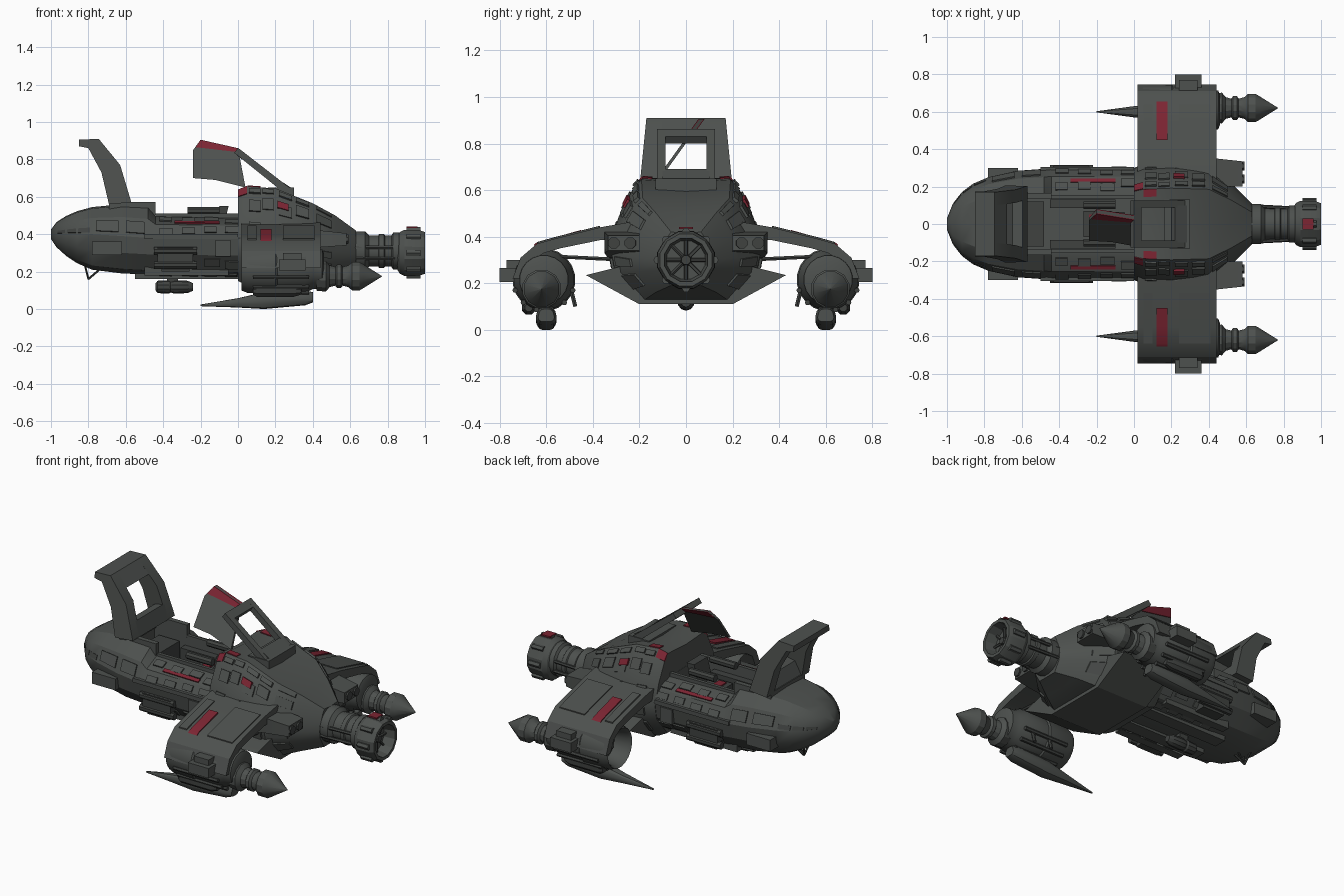
import bpy, bmesh, math, random
from mathutils import Vector

if "Cube" in bpy.data.objects:
    bpy.data.objects.remove(bpy.data.objects["Cube"])
random.seed(4)

def material(name, c):
    m = bpy.data.materials.new(name)
    m.diffuse_color = (*c, 1)
    m.use_nodes = True
    m.node_tree.nodes["Principled BSDF"].inputs["Base Color"].default_value = m.diffuse_color
    return m
GREY = material("hull grey", (0.075, 0.082, 0.077))
DARK = material("dark machinery", (0.05, 0.054, 0.051))
RED = material("red marking", (0.2, 0.018, 0.032))

def loft(name, parts, mat=GREY, mirror=False):
    """Each part is a list of rings, skinned in order and capped."""
    bm = bmesh.new()
    for rings in parts:
        vs = [[bm.verts.new(p) for p in r] for r in rings]
        n = len(vs[0])
        for a, b in zip(vs, vs[1:]):
            for i in range(n):
                bm.faces.new((a[i], a[(i + 1) % n], b[(i + 1) % n], b[i]))
        bm.faces.new(vs[0][::-1])
        bm.faces.new(vs[-1])
    bmesh.ops.recalc_face_normals(bm, faces=bm.faces)
    me = bpy.data.meshes.new(name)
    bm.to_mesh(me)
    bm.free()
    me.materials.append(mat)
    ob = bpy.data.objects.new(name, me)
    bpy.context.collection.objects.link(ob)
    if mirror:
        md = ob.modifiers.new("mirror", 'MIRROR')
        md.use_axis = (False, True, False)
    return ob

def box(x0, x1, y0, y1, z0, z1):
    return [[(x, y0, z0), (x, y1, z0), (x, y1, z1), (x, y0, z1)] for x in (x0, x1)]

def lathe(profile, y=0, z=0, n=16):
    return [[(x, y + r * math.cos(2 * math.pi * (i + .5) / n), z + r * math.sin(2 * math.pi * (i + .5) / n))
             for i in range(n)] for x, r in [(px, max(pr, .001)) for px, pr in profile]]

def rod(p, q, r, n=6):
    p, q = Vector(p), Vector(q)
    rot = (q - p).to_track_quat('Z', 'Y')
    return [[c + rot @ Vector((r * math.cos(2 * math.pi * i / n), r * math.sin(2 * math.pi * i / n), 0))
             for i in range(n)] for c in (p, q)]

def prism_x(pts, x0, x1):
    return [[(x, y, z) for y, z in pts] for x in (x0, x1)]

def prism_y(pts, y0, y1, lean=0):
    return [[(x, y + (.91 - z) * lean, z) for x, z in pts] for y in (y0, y1)]

# Body sections: station = (x, half width, top z, middle z, bottom z)
HULL = [(0, 1), (.55, .95), (.85, .6), (1, 0), (.95, -.45), (.7, -.88), (.4, -1), (0, -1)]
HUMP = [(0, .96), (.58, 1), (.7, .85), (.88, .45), (1, 0), (.95, -.4), (.6, -1), (0, -1)]
hull_st = [(-1, .03, .425, .40, .375), (-.97, .105, .465, .40, .33), (-.92, .17, .497, .40, .285),
           (-.86, .215, .523, .40, .245), (-.78, .25, .545, .40, .21), (-.62, .285, .56, .39, .19),
           (-.48, .295, .55, .38, .185), (-.44, .30, .50, .38, .18), (.05, .30, .49, .38, .17)]
hump_st = [(0, .30, .635, .36, .15), (.05, .32, .655, .36, .125), (.2, .33, .645, .35, .11),
           (.4, .32, .565, .33, .12), (.52, .22, .50, .31, .16), (.63, .11, .42, .30, .19)]

def point(st, shape, i):
    x, w, zt, zm, zb = st
    f, g = shape[i]
    return Vector((x, w * f, zm + g * (zt - zm if g > 0 else zm - zb)))

def body(stations, shape, yc=0):
    rings = []
    for st in stations:
        half = [point(st, shape, i) for i in range(len(shape))]
        ring = half + [Vector((p.x, -p.y, p.z)) for p in half[-2:0:-1]]
        rings.append([p + Vector((0, yc, 0)) for p in ring])
    return rings

def panel(stations, shape, seg, x0, x1, t0, t1, h):
    """Raised plate lying on one facet strip of a body."""
    ends = []
    for x in (x0, x1):
        k = max(i for i, s in enumerate(stations[:-1]) if s[0] <= x)
        a, b = stations[k], stations[k + 1]
        u = (x - a[0]) / (b[0] - a[0])
        st = [p + (q - p) * u for p, q in zip(a, b)]
        p, q = point(st, shape, seg), point(st, shape, seg + 1)
        nrm = Vector((0, p.z - q.z, q.y - p.y)).normalized()
        c, d = p.lerp(q, t0), p.lerp(q, t1)
        ends.append([c - nrm * .006, d - nrm * .006, d + nrm * h, c + nrm * h])
    return ends

# Hull with open cockpit, rear hump
hull = loft("front_hull", [body(hull_st, HULL)])
cutter = loft("cockpit_cutter", [box(-.66, -.001, -.135, .135, .33, .8)])
cutter.hide_render = True
cutter.hide_viewport = True
md = hull.modifiers.new("cockpit", 'BOOLEAN')
md.object, md.operation, md.solver = cutter, 'DIFFERENCE', 'EXACT'
loft("rear_hump", [body(hump_st, HUMP)])
loft("lower_fairing", [prism_x([(-.2, .11), (.2, .11), (.43, .235), (.25, .28), (-.25, .28), (-.43, .235)], .08, .43)])

# Surface plating and red markings
plates = []
for seg in (1, 2, 4, 5):
    for a in (-.42, -.30, -.18, -.07):
        t = random.uniform(.1, .4)
        plates.append(panel(hull_st, HULL, seg, a, a + random.uniform(.06, .1), t, t + .45, .008))
for seg in (1, 2, 3, 4, 5):
    for a, b in ((.06, .12), (.13, .19), (.22, .29), (.31, .38), (.42, .5)):
        t = random.uniform(.08, .35)
        plates.append(panel(hump_st, HUMP, seg, a, b, t, t + .5, random.uniform(.006, .014)))
for a, b in ((-.76, -.64), (-.6, -.5)):
    plates.append(panel(hull_st, HULL, 2, a, b, .2, .8, .008))
loft("hull_plates", plates, GREY, True)
loft("red_stripes", [panel(hull_st, HULL, 1, -.34, -.10, .62, .85, .007),
                     panel(hump_st, HUMP, 1, .0, .049, .0, .9, .006),
                     panel(hump_st, HUMP, 0, .051, .12, .78, 1, .006),
                     panel(hump_st, HUMP, 2, .21, .27, .2, .5, .014)], RED, True)
# Nose slits, antenna, side intakes and side gear
loft("nose_slit", [panel(hull_st, HULL, 2, a, b, .6, .9, .004) for a, b in ((-.965, -.925), (-.915, -.865), (-.855, -.79))],
     DARK, True)
loft("antenna", [rod((-.82, .035, .24), (-.80, 0, .16), .006), rod((-.73, .02, .22), (-.80, 0, .16), .006)], DARK, True)
loft("side_intakes", [box(-.78, -.62, .22, .3, .29, .36), box(-.12, -.04, .27, .307, .28, .37),
                      box(-.5, .0, .27, .305, .375, .40)], GREY, True)
loft("side_pods", [box(-.43, -.24, .24, .31, .25, .33), box(-.41, -.26, .22, .29, .2, .25)] +
     [lathe([(-.45, .022), (-.22, .022)], .295, z, 8) for z in (.235, .31)], DARK, True)
loft("belly_pod", [lathe([(-.44, .02), (-.43, .033), (-.37, .036), (-.36, .03), (-.34, .036), (-.27, .033), (-.24, .02)], 0, .118, 10),
                   box(-.38, -.32, -.015, .015, .13, .2)], DARK)
loft("belly_keel", [box(-.55, .1, .05, .13, .16, .2), box(-.5, -.05, .17, .22, .18, .24)], GREY, True)

# Cockpit fittings
loft("cockpit_rim", [box(-.66, -.44, .135, .165, .5, .572), box(-.44, .0, .135, .155, .46, .51)], GREY, True)
loft("cockpit_collar", [box(-.69, -.65, -.165, .165, .5, .572)])
loft("seat", [box(-.27, -.12, -.07, .07, .33, .43), prism_y([(-.14, .4), (-.09, .4), (-.05, .55), (-.1, .55)], -.065, .065)], DARK)
loft("console", [box(-.62, -.48, -.12, .12, .33, .47), box(-.45, -.1, .085, .13, .33, .45),
                 box(-.45, -.1, -.13, -.085, .33, .45), lathe([(-.27, .022), (-.1, .022)], .1, .525, 8),
                 lathe([(-.27, .022), (-.1, .022)], -.1, .525, 8)], DARK)
loft("seat_cushion", [box(-.24, -.19, -.05, .05, .43, .437)], RED)

# Raised front hatch frame
rail = [(-.57, .57), (-.63, .77), (-.745, .91), (-.85, .905), (-.85, .87), (-.80, .86), (-.73, .73), (-.69, .56)]
loft("hatch_rails", [prism_y(rail, .10, .17, .1)], GREY, True)
loft("hatch_bars", [prism_y([(-.68, .83), (-.745, .91), (-.85, .905), (-.85, .87), (-.80, .86), (-.775, .82)], -.12, .12),
                    prism_y([(-.57, .57), (-.597, .66), (-.65, .65), (-.69, .56)], -.14, .14)])

# Raised rear canopy: sloping frame and leaning side plate
slope = [(-.02, .835), (0, .862), (.28, .645), (.26, .61)]
loft("canopy_rails", [prism_y(slope, .088, .125)], GREY, True)
loft("canopy_bars", [prism_y([(-.02, .835), (0, .862), (.04, .83), (.02, .80)], -.1, .1),
                     prism_y([(.2, .66), (.22, .69), (.29, .645), (.26, .61)], -.1, .1), box(.16, .3, -.13, .13, .58, .65)])
side = [(-.24, .70), (-.24, .85), (-.2, .905), (0, .86), (.04, .65), (-.12, .69)]
lean = lambda z, o: -.11 + (z - .66) * .72 + o
loft("canopy_side", [[[(x, lean(z, o), z) for x, z in side] for o in (-.008, .008)]])
top = [(-.225, .865), (-.2, .905), (0, .86), (-.01, .84)]
loft("canopy_red_strip", [[[(x, lean(z, o), z) for x, z in top] for o in (-.013, .013)]], RED)

# Wings
arc = [(.2, .47), (.37, .44), (.55, .395), (.64, .37), (.71, .31), (.745, .22)]
under = [(.70, .22), (.67, .29), (.61, .33), (.54, .35), (.37, .385), (.2, .39)]
loft("wings", [prism_x(arc + under, .02, .44)], GREY, True)
loft("wing_plates", [prism_x([(y, z + d) for y, z in arc[1:4]] + [(y, z - .01) for y, z in arc[3:0:-1]], a, b)
                     for a, b, d in ((.05, .1, .007), (.24, .41, .006))] +
     [box(.22, .36, .72, .8, .205, .265), box(.24, .34, .7, .77, .25, .3)], GREY, True)
loft("wing_red_plate", [prism_x([(.45, .429), (.55, .401), (.64, .376), (.655, .364), (.64, .36), (.55, .39), (.45, .415)],
                                .12, .18)], RED, True)
loft("wing_struts", [rod((x, .25, .3), (x, .56, .315), .009) for x in (.12, .24, .36)], DARK, True)
loft("exhaust_pods", [[[(x, y, z) for y, z in ((.2, a), (w, a), (w, b), (.2, b))]
                       for x, w, a, b in ((.3, .33, .3, .44), (.44, .35, .33, .42), (.58, .335, .34, .405))]], GREY, True)
loft("exhaust_nozzles", [lathe([(.5, .03), (.59, .026)], y, .373, 8) for y in (.24, .31)], DARK, True)

# Nacelles
loft("nacelles", [lathe([(.12, 0), (.12, .09), (.04, .105), (.02, .118), (.05, .13), (.2, .135), (.21, .128),
                         (.36, .13), (.40, .11), (.45, .105), (.46, .08)], .61, .215, 20)], GREY, True)
loft("nacelle_ribs", [rod((.08, .61 + .132 * math.cos(a), .215 + .132 * math.sin(a)),
                          (.38, .61 + .132 * math.cos(a), .215 + .132 * math.sin(a)), .012)
                      for a in [math.radians(200 + 28 * i) for i in range(6)]], DARK, True)
loft("nacelle_tails", [lathe([(.42, .08), (.47, .085), (.49, .06), (.52, .052), (.53, .066), (.55, .066), (.56, .052),
                              (.59, .06), (.61, .078), (.65, .078), (.67, .066), (.77, 0)], .62, .175, 12)], GREY, True)
loft("nacelle_intake_hub", [lathe([(.06, 0), (.08, .03), (.13, .04)], .61, .215, 10)], DARK, True)

# Blades and guns under the nacelles
blade = [(-.2, .003, .024, .02, .015), (0, .03, .058, .04, .008), (.14, .045, .09, .05, 0),
         (.36, .045, .1, .055, .02), (.4, .035, .09, .055, .035)]
loft("blades", [body(blade, HULL, .6)], GREY, True)
loft("gun_pods", [lathe([(.08, .02), (.1, .032), (.3, .032), (.34, .018)], .675, .095, 8),
                  rod((.2, .5, .2), (.2, .475, .1), .01), rod((.32, .5, .2), (.32, .475, .1), .01)], DARK, True)

# Main engine
loft("main_engine", [lathe([(.5, .1), (.52, .125), (.6, .125), (.61, .107), (.68, .107), (.70, .085), (.75, .085), (.755, .092),
                            (.78, .092), (.785, .085), (.82, .085), (.83, .1), (.86, .1)], 0, .31, 20)])
loft("engine_collar", [lathe([(.85, .09), (.865, .115), (.89, .128), (.97, .126), (1, .115), (1, .096), (.93, .085),
                              (.93, 0)], 0, .30, 12)])
ring = [(math.cos(math.pi * i / 4), math.sin(math.pi * i / 4)) for i in range(8)]
loft("collar_lugs", [rod((.9, .122 * c, .3 + .122 * s), (.975, .122 * c, .3 + .122 * s), .018, 6) for c, s in ring], GREY)
loft("nozzle_spokes", [rod((.94, 0, .3), (.94, .088 * c, .3 + .088 * s), .008, 5) for c, s in ring] +
     [lathe([(.92, .03), (.96, .02)], 0, .3, 8)], DARK)
loft("collar_red_plate", [box(.9, .96, -.03, .03, .432, .441)], RED)
loft("engine_pipes", [rod((.56, .1, z), (.84, .085, z), .01) for z in (.27, .33)], DARK, True)

# Smooth the round parts, keep the sharp edges
for ob in bpy.context.scene.objects:
    if ob is not cutter:
        ob.select_set(True)
        bpy.context.view_layer.objects.active = ob
bpy.ops.object.shade_smooth_by_angle(angle=math.radians(28))
